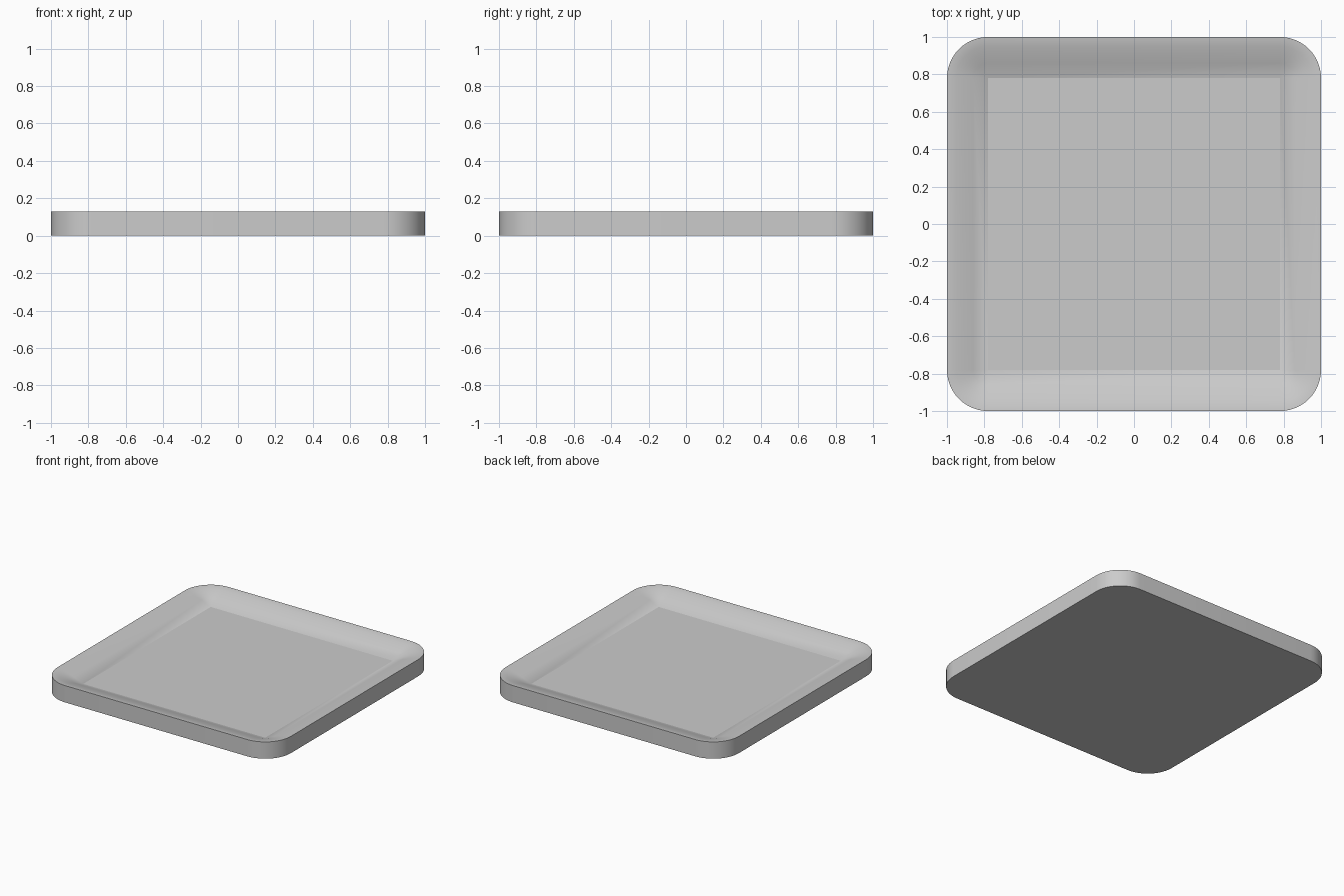
import bpy
import bmesh
from math import sin, cos, pi, radians

cube = bpy.data.objects.get("Cube")
if cube:
    bpy.data.objects.remove(cube, do_unlink=True)

HALF, RADIUS, HEIGHT = 1.0, 0.22, 0.13
CORNER_STEPS = 12

# One plain grey for the whole tray
grey = bpy.data.materials.new("light grey")
grey.use_nodes = True
colour = (0.6, 0.6, 0.6, 1.0)
grey.diffuse_color = colour
grey.node_tree.nodes["Principled BSDF"].inputs["Base Color"].default_value = colour


def rounded_ring(bm, inset, z):
    """Rounded square outline, inset from the outer edge."""
    core, r = HALF - RADIUS, RADIUS - inset
    ring = []
    for quarter, (sx, sy) in enumerate([(1, 1), (-1, 1), (-1, -1), (1, -1)]):
        for i in range(CORNER_STEPS + 1):
            a = (quarter + i / CORNER_STEPS) * pi / 2
            ring.append(bm.verts.new((sx * core + r * cos(a), sy * core + r * sin(a), z)))
    return ring


# Section through the tray: outer wall, softened rim, slope down to the floor
section = [(0, 0), (0, HEIGHT), (0.02, 0.128), (0.05, 0.121),
           (0.09, 0.109), (0.14, 0.092), (RADIUS, 0.06)]

bm = bmesh.new()
rings = [rounded_ring(bm, inset, z) for inset, z in section]
for low, high in zip(rings, rings[1:]):
    for i in range(len(low)):
        j = (i + 1) % len(low)
        bm.faces.new((low[i], low[j], high[j], high[i]))

# Underside and flat square floor
bm.faces.new(list(reversed(rings[0])))
bm.faces.new(rings[-1])

# Corner fans meet in one point on the floor
bmesh.ops.remove_doubles(bm, verts=bm.verts, dist=0.0001)
bmesh.ops.recalc_face_normals(bm, faces=bm.faces)

mesh = bpy.data.meshes.new("tray")
bm.to_mesh(mesh)
bm.free()
mesh.materials.append(grey)
tray = bpy.data.objects.new("tray", mesh)
bpy.context.collection.objects.link(tray)

# Smooth the corners and rim, keep the floor outline and wall edges crisp
bpy.ops.object.select_all(action="DESELECT")
tray.select_set(True)
bpy.context.view_layer.objects.active = tray
bpy.ops.object.shade_smooth_by_angle(angle=radians(15))
